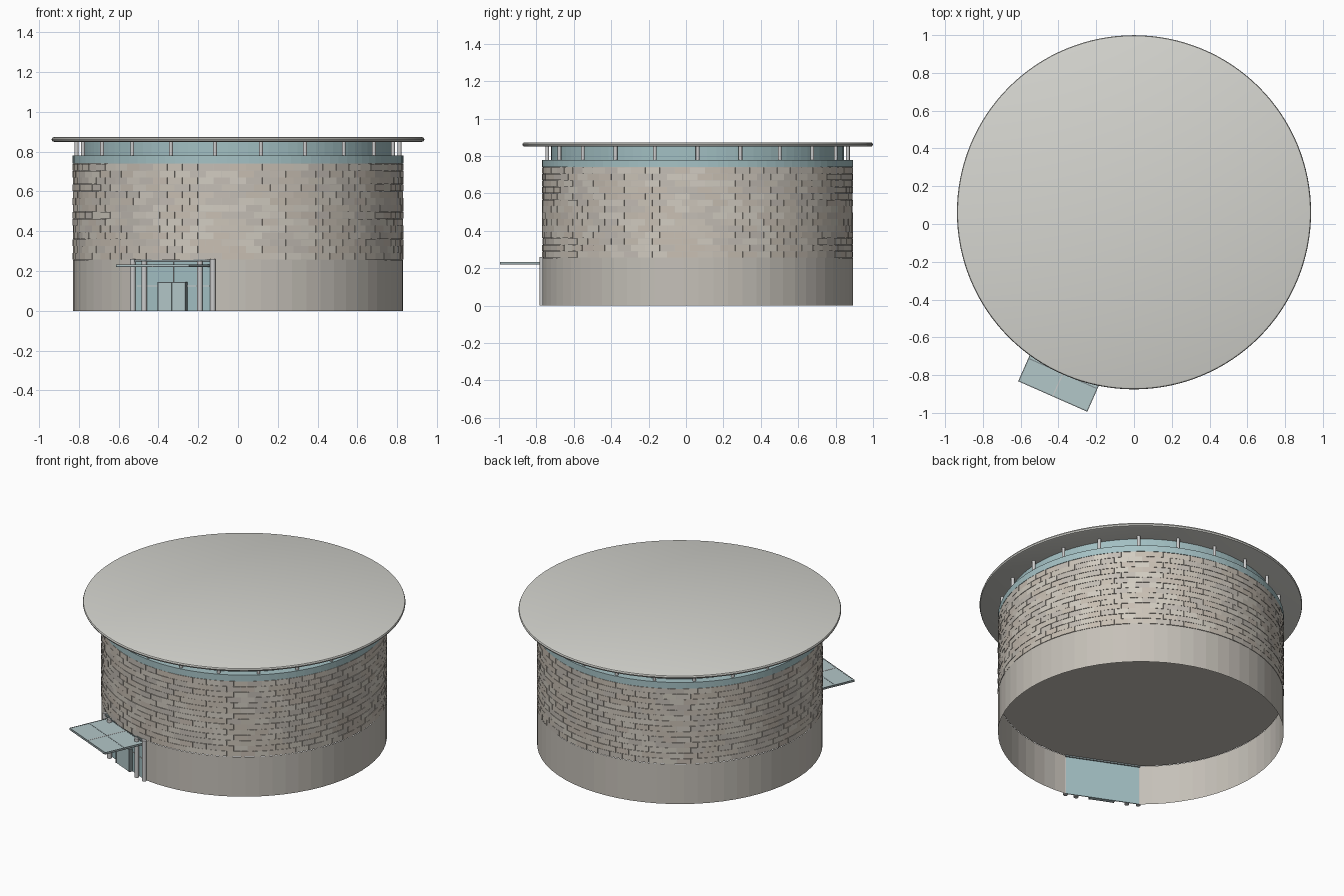
import bpy, bmesh, math, random
from mathutils import Matrix, Vector

if "Cube" in bpy.data.objects:
    bpy.data.objects.remove(bpy.data.objects["Cube"])

random.seed(4)
CY = 0.062                      # drum centre in y
R = 0.83                        # drum radius
DOOR = math.radians(-23.8)      # entrance rotation from the front
CENTRE = Matrix.Translation((0, CY, 0))
ENTRY = CENTRE @ Matrix.Rotation(DOOR, 4, 'Z')


def mat(name, rgb):
    m = bpy.data.materials.new(name)
    m.diffuse_color = (*rgb, 1)
    m.use_nodes = True
    m.node_tree.nodes["Principled BSDF"].inputs["Base Color"].default_value = m.diffuse_color
    return m


STONE = mat("stone", (0.56, 0.53, 0.48))
ROOF = mat("roof_grey", (0.67, 0.67, 0.63))
GLASS = mat("glass", (0.36, 0.52, 0.54))
PALE = mat("pale_glass", (0.45, 0.57, 0.58))
BAND = mat("band_teal", (0.38, 0.54, 0.56))
WHITE = mat("post_white", (0.75, 0.75, 0.72))
DARK = mat("frame_dark", (0.22, 0.27, 0.28))
BRICKS = [mat("brick_%d" % i, c) for i, c in enumerate(
    [(0.60, 0.55, 0.48), (0.55, 0.51, 0.46), (0.64, 0.60, 0.53), (0.58, 0.52, 0.45)])]


def finish(bm, name, mats, smooth=False):
    me = bpy.data.meshes.new(name)
    bm.to_mesh(me)
    bm.free()
    for m in mats:
        me.materials.append(m)
    ob = bpy.data.objects.new(name, me)
    bpy.context.collection.objects.link(ob)
    if smooth:
        bpy.context.view_layer.objects.active = ob
        ob.select_set(True)
        bpy.ops.object.shade_smooth_by_angle(angle=math.radians(35))
        ob.select_set(False)
    return ob


def polar(r, a, z):
    return (r * math.sin(a), CY - r * math.cos(a), z)


def lathe(name, profile, m, n=64, start=0.0, sweep=2 * math.pi, smooth=False):
    """Sweep an (r, z) profile, bottom to top, around the drum axis."""
    bm = bmesh.new()
    cols = [[bm.verts.new(polar(r, start + sweep * i / n, z)) for r, z in profile]
            for i in range(n + 1)]
    for a, b in zip(cols, cols[1:]):
        for j in range(len(profile) - 1):
            bm.faces.new((a[j], b[j], b[j + 1], a[j + 1]))
    bmesh.ops.remove_doubles(bm, verts=bm.verts, dist=1e-5)
    return finish(bm, name, [m], smooth)


def box(name, x0, x1, d0, d1, z0, z1, m):
    """Box in the entrance frame: x along the wall, d outward from the axis."""
    bm = bmesh.new()
    bmesh.ops.create_cube(bm, size=1)
    bm.transform(ENTRY @ Matrix.Translation(((x0 + x1) / 2, -(d0 + d1) / 2, (z0 + z1) / 2))
                 @ Matrix.Diagonal((x1 - x0, d1 - d0, z1 - z0, 1)))
    return finish(bm, name, [m])


def post(name, place, r, z0, z1, m):
    bm = bmesh.new()
    bmesh.ops.create_cone(bm, cap_ends=True, segments=16, radius1=r, radius2=r, depth=z1 - z0)
    bm.transform(place @ Matrix.Translation((0, 0, (z0 + z1) / 2)))
    return finish(bm, name, [m], True)


# Lower wall, open underneath, with a gap at the entrance
half = math.asin(0.22 / R)
lathe("base_wall", [(R, 0), (R, 0.255)], STONE, 60, DOOR + half, 2 * math.pi - 2 * half)

# Upper drum core closed by the floor slab
lathe("upper_drum", [(0, 0.255), (R - 0.003, 0.255), (R - 0.003, 0.74), (0, 0.74)], STONE)

# Brick facing in running bond with varied tones and depth
bm = bmesh.new()
rows, per = 14, 64
z0, h, step = 0.257, 0.483 / 14, 2 * math.pi / 64
for row in range(rows):
    for i in range(per):
        a0 = (i + 0.5 * (row % 2)) * step
        a1 = a0 + step * 0.98
        b, t = z0 + row * h, z0 + (row + 0.96) * h
        ro, ri = R + random.choice((0, 0.001, 0.002)), R - 0.004
        inner = [bm.verts.new(polar(ri, a, z)) for a, z in ((a0, b), (a1, b), (a1, t), (a0, t))]
        outer = [bm.verts.new(polar(ro, a, z)) for a, z in ((a0, b), (a1, b), (a1, t), (a0, t))]
        faces = [bm.faces.new(outer)]
        for k in range(4):
            l = (k + 1) % 4
            faces.append(bm.faces.new((inner[k], inner[l], outer[l], outer[k])))
        tone = random.randrange(4) if random.random() < 0.5 else ((i + row // 2) // 2) % 4
        for f in faces:
            f.material_index = tone
finish(bm, "brick_facing", BRICKS)

# Sill band, recessed window ring and roof disc with rounded rim
lathe("sill_band", [(R - 0.01, 0.74), (R + 0.001, 0.74), (R + 0.001, 0.78), (0.76, 0.78)], BAND, 96)
lathe("clerestory_glass", [(0.783, 0.775), (0.783, 0.853)], GLASS, 96)
lathe("roof_disc", [(0, 0.85), (0.926, 0.85), (0.934, 0.853), (0.9375, 0.8615),
                    (0.934, 0.87), (0.926, 0.873), (0, 0.873)], ROOF, 128, smooth=True)

# Ring of short roof posts
for k in range(22):
    a = (k + 0.5) * 2 * math.pi / 22
    post("roof_post_%d" % k, Matrix.Translation(polar(0.812, a, 0)), 0.01, 0.775, 0.855, WHITE)

# Entrance glazing, frame bars and doors
box("entrance_glass", -0.22, 0.22, 0.797, 0.803, 0, 0.25, GLASS)
box("entrance_lintel", -0.225, 0.225, 0.79, 0.818, 0.246, 0.258, DARK)
box("centre_mullion", -0.002, 0.002, 0.802, 0.806, 0.145, 0.247, WHITE)
for s in (-1, 1):
    xa, xb = sorted((s * 0.075, s * 0.2))
    box("side_transom", xa, xb, 0.802, 0.806, 0.123, 0.127, WHITE)
    xa, xb = sorted((s * 0.001, s * 0.07))
    box("door_leaf", xa, xb, 0.802, 0.824, 0, 0.14, PALE)
    xa, xb = sorted((s * 0.07, s * 0.076))
    box("door_jamb", xa, xb, 0.802, 0.828, 0, 0.145, DARK)
    # Outer and inner entrance columns
    for x, d, r, top in ((0.22, 0.812, 0.014, 0.26), (0.153, 0.822, 0.014, 0.25)):
        post("entrance_column", ENTRY @ Matrix.Translation((s * x, -d, 0)), r, 0, top, WHITE)
box("door_head", -0.076, 0.076, 0.802, 0.828, 0.14, 0.146, DARK)

# Glass canopy on a two by two frame
box("canopy_glass", -0.2, 0.2, 0.80, 1.066, 0.226, 0.231, PALE)
for x in (-0.197, 0, 0.197):
    box("canopy_rib", x - 0.003, x + 0.003, 0.80, 1.066, 0.22, 0.232, DARK if x else WHITE)
for d in (0.803, 0.933, 1.063):
    box("canopy_bar", -0.2, 0.2, d - 0.003, d + 0.003, 0.22, 0.232, DARK)
